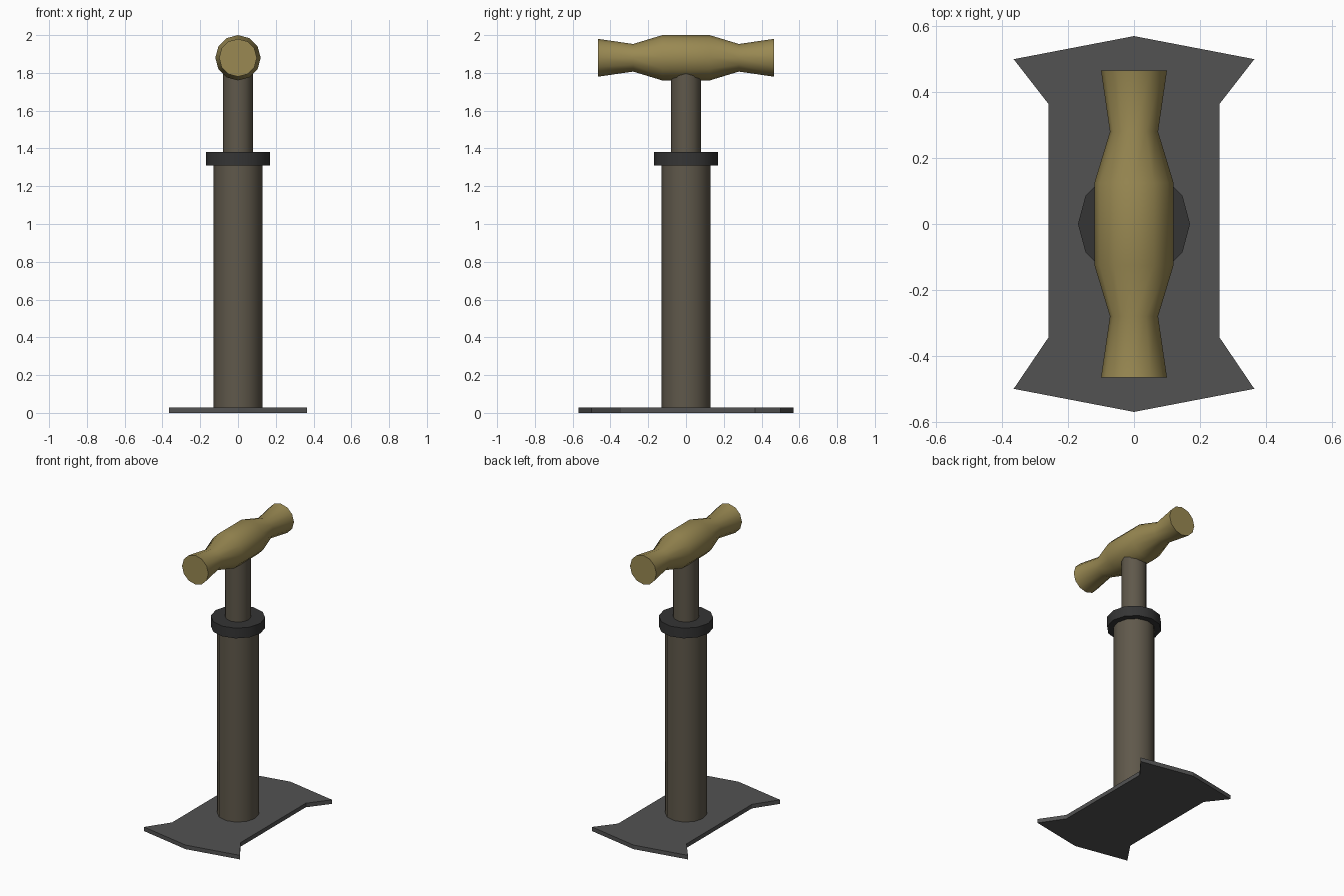
import bpy, bmesh, math
from mathutils import Matrix

if "Cube" in bpy.data.objects:
    bpy.data.objects.remove(bpy.data.objects["Cube"])


def material(name, rgb):
    m = bpy.data.materials.new(name)
    m.diffuse_color = (*rgb, 1)
    m.use_nodes = True
    m.node_tree.nodes["Principled BSDF"].inputs["Base Color"].default_value = m.diffuse_color
    return m


def finish(name, bm, mat, smooth=True):
    bmesh.ops.recalc_face_normals(bm, faces=bm.faces[:])
    mesh = bpy.data.meshes.new(name)
    bm.to_mesh(mesh)
    bm.free()
    mesh.materials.append(mat)
    ob = bpy.data.objects.new(name, mesh)
    bpy.context.collection.objects.link(ob)
    if smooth:
        bpy.ops.object.select_all(action='DESELECT')
        ob.select_set(True)
        bpy.context.view_layer.objects.active = ob
        bpy.ops.object.shade_smooth_by_angle(angle=math.radians(40))
    return ob


def turned(name, profile, mat, matrix=Matrix(), sides=12):
    """Capped solid of revolution about z from (radius, height) pairs."""
    bm = bmesh.new()
    rings = []
    for r, z in profile:
        angles = [2 * math.pi * i / sides for i in range(sides)]
        rings.append([bm.verts.new((r * math.cos(a), r * math.sin(a), z)) for a in angles])
    for low, high in zip(rings, rings[1:]):
        for i in range(sides):
            j = (i + 1) % sides
            bm.faces.new((low[i], low[j], high[j], high[i]))
    bm.faces.new(rings[0][::-1])
    bm.faces.new(rings[-1])
    bm.transform(matrix)
    return finish(name, bm, mat)


plate_grey = material("plate_grey", (0.085, 0.085, 0.085))
dark_rubber = material("dark_rubber", (0.035, 0.035, 0.035))
metal = material("aged_metal", (0.115, 0.098, 0.07))
wood = material("handle_wood", (0.32, 0.25, 0.085))

# Foot plate with flared ends
right = [(0, -0.57), (0.365, -0.5), (0.26, -0.345), (0.26, 0.365), (0.365, 0.5), (0, 0.57)]
outline = right + [(-x, y) for x, y in right[-2:0:-1]]
bm = bmesh.new()
face = bm.faces.new([bm.verts.new((x, y, 0)) for x, y in outline])
top = bmesh.ops.extrude_face_region(bm, geom=[face])
bmesh.ops.translate(bm, vec=(0, 0, 0.028),
                    verts=[v for v in top["geom"] if isinstance(v, bmesh.types.BMVert)])
finish("foot_plate", bm, plate_grey, smooth=False)

# Pump barrel, collar and plunger rod
turned("barrel", [(0.13, 0.02), (0.13, 1.32)], metal)
turned("collar", [(0.17, 1.31), (0.17, 1.38)], dark_rubber)
turned("plunger_rod", [(0.08, 1.36), (0.08, 1.81)], metal)

# Turned cross handle along y
half = [(0.12, 0.125), (0.073, 0.28), (0.1, 0.465)]
profile = [(r, -y) for r, y in reversed(half)] + half
turned("handle", profile, wood,
       Matrix.Translation((0, 0, 1.88)) @ Matrix.Rotation(math.radians(90), 4, 'X'))
